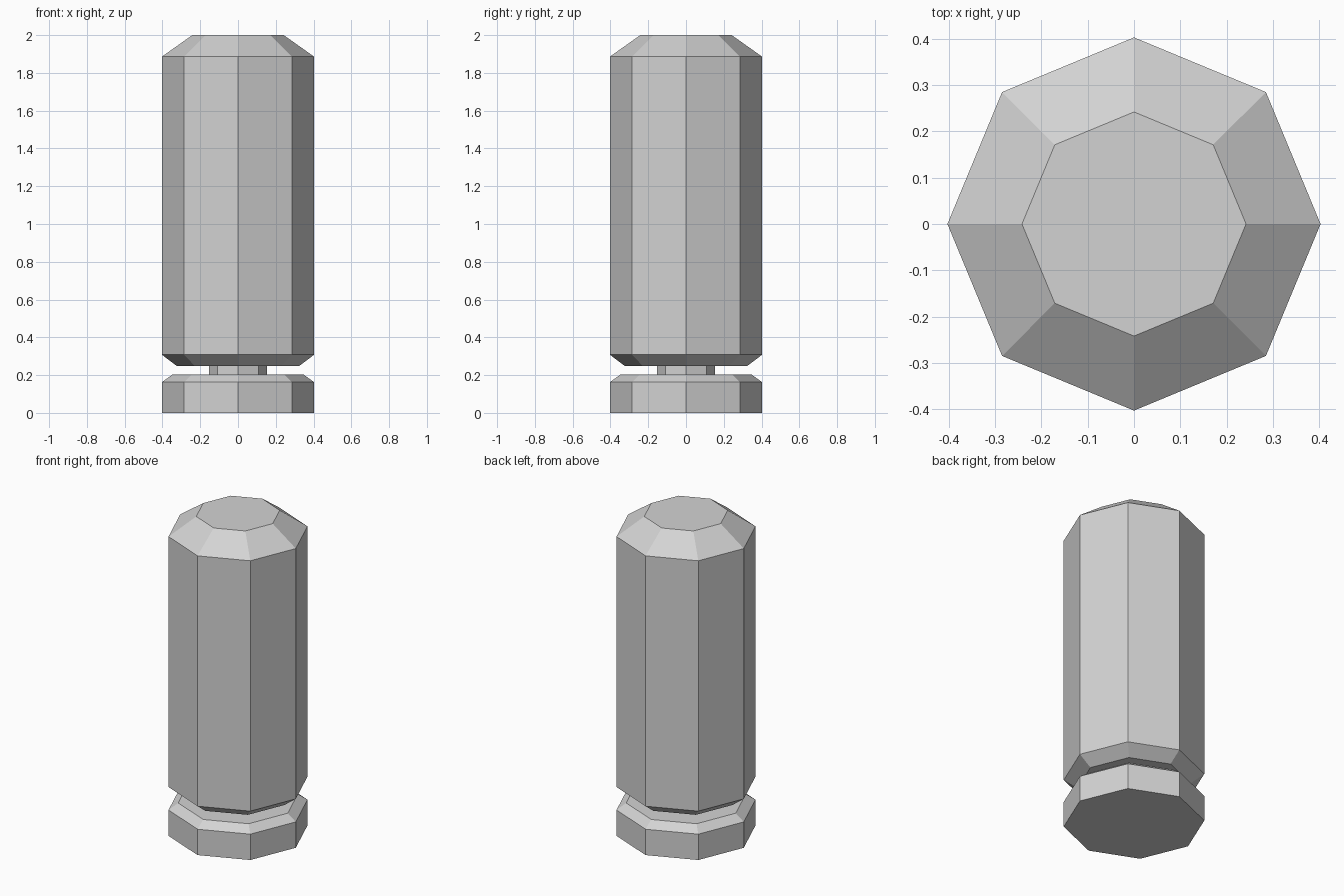
import bpy
import bmesh
from math import cos, sin, pi

SIDES = 8

cube = bpy.data.objects.get("Cube")
if cube:
    bpy.data.objects.remove(cube, do_unlink=True)

grey = bpy.data.materials.new("light grey")
grey.use_nodes = True
colour = (0.65, 0.65, 0.65, 1)
grey.diffuse_color = colour
for node in grey.node_tree.nodes:
    if node.type == 'BSDF_PRINCIPLED':
        node.inputs["Base Color"].default_value = colour


def faceted_post(name, profile):
    """Closed octagonal solid from (radius, height) pairs, bottom to top."""
    bm = bmesh.new()
    rings = [[bm.verts.new((r * cos(2 * pi * i / SIDES), r * sin(2 * pi * i / SIDES), z))
              for i in range(SIDES)] for r, z in profile]
    for low, high in zip(rings, rings[1:]):
        for i in range(SIDES):
            j = (i + 1) % SIDES
            bm.faces.new((low[i], low[j], high[j], high[i]))
    bm.faces.new(rings[0][::-1])
    bm.faces.new(rings[-1])
    mesh = bpy.data.meshes.new(name)
    bm.to_mesh(mesh)
    bm.free()
    mesh.materials.append(grey)
    obj = bpy.data.objects.new(name, mesh)
    bpy.context.collection.objects.link(obj)
    return obj


# Foot with a bevelled top edge
faceted_post("base", [(0.403, 0), (0.403, 0.163), (0.347, 0.203)])
# Narrow stem, sunk slightly into both neighbours
faceted_post("neck", [(0.153, 0.19), (0.153, 0.26)])
# Tall column, bevelled below and above
faceted_post("body", [(0.325, 0.249), (0.403, 0.308), (0.403, 1.886), (0.242, 2.0)])
